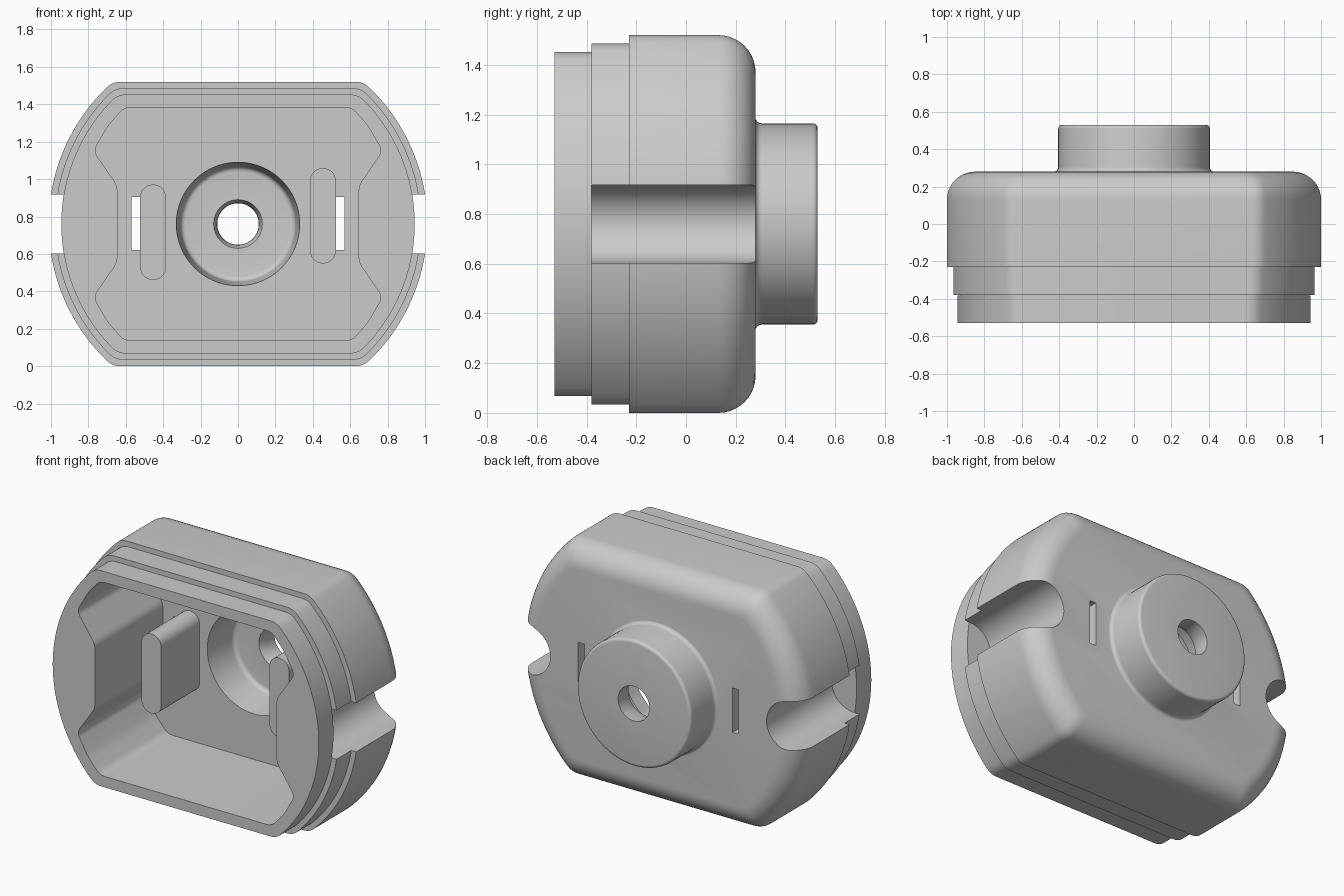
import bpy, bmesh
from math import sin, cos, tan, asin, pi
from mathutils import Vector

if "Cube" in bpy.data.objects:
    bpy.data.objects.remove(bpy.data.objects["Cube"])

ZC = 0.76      # height of the main axis
BACK = 0.28    # back face of the housing
FLOOR = 0.16   # inner floor of the cavity


def make_object(name, rings):
    """Skin equal-length rings of (x, y, z) points and cap both ends."""
    bm = bmesh.new()
    loops = [[bm.verts.new(p) for p in ring] for ring in rings]
    n = len(loops[0])
    for a, b in zip(loops, loops[1:]):
        for i in range(n):
            j = (i + 1) % n
            bm.faces.new((a[i], a[j], b[j], b[i]))
    bm.faces.new(loops[0])
    bm.faces.new(loops[-1])
    bmesh.ops.recalc_face_normals(bm, faces=bm.faces)
    mesh = bpy.data.meshes.new(name)
    bm.to_mesh(mesh)
    bm.free()
    ob = bpy.data.objects.new(name, mesh)
    bpy.context.collection.objects.link(ob)
    return ob


def ring_at(profile, y):
    return [(x, y, ZC + z) for x, z in profile]


def prism(name, profile, y0, y1):
    return make_object(name, [ring_at(profile, y0), ring_at(profile, y1)])


def lathe(name, profile, n=96):
    """Turn (radius, y) points around the main axis."""
    return make_object(name, [ring_at([(r * cos(2 * pi * i / n), r * sin(2 * pi * i / n))
                                       for i in range(n)], y) for r, y in profile])


def arc(cx, cy, r, a0, a1, n=8):
    return [(cx + r * cos(a0 + (a1 - a0) * i / n), cy + r * sin(a0 + (a1 - a0) * i / n))
            for i in range(n + 1)]


def four_way(q):
    """Mirror a quarter outline into a closed one."""
    return (q + [(-x, z) for x, z in reversed(q)] + [(-x, -z) for x, z in q]
            + [(x, -z) for x, z in reversed(q)])


def outline(d):
    """Circle with flat top and bottom, inset by d."""
    R, H, r = 1.0125 - d, 0.76 - d, 0.1
    a = asin((H - r) / (R - r))
    q = arc(0, 0, R, a / 60, a, 30)
    return four_way(q + arc((R - r) * cos(a), H - r, r, a, pi / 2, 6)[1:])


def rounded(points, radii, n=8):
    """Round the corners of a closed polygon of (x, z) points."""
    out = []
    for i, (point, r) in enumerate(zip(points, radii)):
        p = Vector(point)
        u = (Vector(points[i - 1]) - p).normalized()
        v = (Vector(points[(i + 1) % len(points)]) - p).normalized()
        t = r / tan(u.angle(v) / 2)
        for k in range(n + 1):
            s = k / n
            out.append(tuple(p + u * t * (1 - s) ** 2 + v * t * s ** 2))
    return out


def boolean(target, tool, operation):
    tool.hide_render = True
    mod = target.modifiers.new(operation, 'BOOLEAN')
    mod.object, mod.operation, mod.solver = tool, operation, 'EXACT'
    bpy.context.view_layer.objects.active = target
    bpy.ops.object.modifier_apply(modifier=mod.name)
    bpy.data.objects.remove(tool)


def smooth(ob):
    bpy.ops.object.select_all(action='DESELECT')
    ob.select_set(True)
    bpy.context.view_layer.objects.active = ob
    bpy.ops.object.shade_smooth_by_angle(angle=0.55)


# Housing shell with stepped front rim and rounded back edge
F = 0.15
steps = [(-0.53, 0.068), (-0.38, 0.068), (-0.38, 0.034), (-0.23, 0.034), (-0.23, 0)]
steps += [(y, F - r) for r, y in arc(0, BACK - F, F, 0, pi / 2, 10)]
housing = make_object("housing", [ring_at(outline(d), y) for y, d in steps])

# Round boss on the back, with a fillet at its foot
boss = lathe("boss", [(0.43, 0.2)] + arc(0.43, BACK + 0.024, 0.025, 1.5 * pi, pi, 5)
             + arc(0.385, 0.51, 0.02, 0, pi / 2, 5))
boolean(housing, boss, 'UNION')

# Main cavity, pinched in at both sides
corners = four_way([(0.645, 0.205), (0.772, 0.39), (0.695, 0.525), (0.61, 0.622)])
radii = [0.1, 0.06, 0.3, 0.08]
radii = (radii + radii[::-1]) * 2
boolean(housing, prism("cavity_cutter", rounded(corners, radii), -0.7, FLOOR), 'DIFFERENCE')

# Tapered bore and through hole
bore = lathe("bore_cutter", [(0.33, 0.1), (0.33, FLOOR), (0.308, 0.37)]
             + arc(0.28, 0.37, 0.028, 0, pi / 2, 5)
             + [(0.13, 0.398), (0.112, 0.45), (0.11, 0.6)])
boolean(housing, bore, 'DIFFERENCE')

# Side channels, slits and inner tabs
for s, side in ((-1, "left"), (1, "right")):
    channel = arc(0.925, 0, 0.157, pi / 2, 1.5 * pi, 24) + [(1.2, -0.157), (1.2, 0.157)]
    boolean(housing, prism("channel_cutter", [(s * x, z) for x, z in channel], -0.381, 0.4), 'DIFFERENCE')

    slit = [(s * x, z) for x, z in ((0.525, -0.14), (0.57, -0.14), (0.57, 0.145), (0.525, 0.145))]
    boolean(housing, prism("slit_cutter", slit, 0.05, 0.4), 'DIFFERENCE')

    cz = s * 0.044
    tab = arc(s * 0.454, cz + 0.185, 0.07, 0, pi, 16) + arc(s * 0.454, cz - 0.185, 0.07, pi, 2 * pi, 16)
    smooth(prism(side + "_tab", tab, -0.23, FLOOR + 0.03))

smooth(housing)
